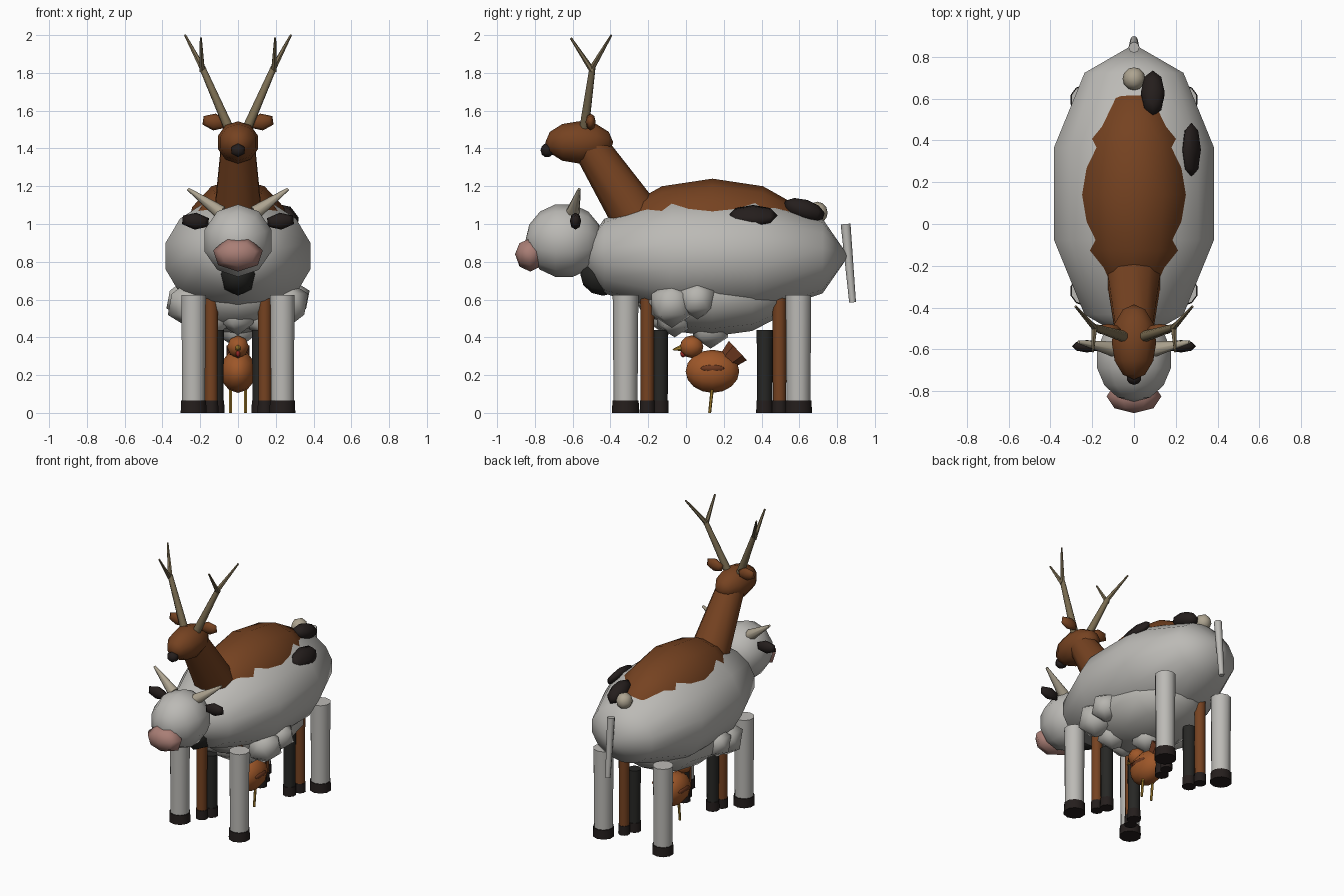
import bpy
from math import pi
from mathutils import Vector

if "Cube" in bpy.data.objects:
    bpy.data.objects.remove(bpy.data.objects["Cube"])


def mat(name, r, g, b):
    m = bpy.data.materials.new(name)
    m.diffuse_color = (r, g, b, 1)
    m.use_nodes = True
    m.node_tree.nodes["Principled BSDF"].inputs["Base Color"].default_value = m.diffuse_color
    return m


WHITE = mat("white_hide", .50, .49, .465)
WOOL = mat("wool", .47, .46, .43)
BROWN = mat("brown_fur", .18, .055, .015)
DARK = mat("dark", .018, .013, .012)
BLACK = mat("black_leg", .02, .02, .018)
PINK = mat("pink", .40, .21, .18)
BONE = mat("bone", .42, .37, .28)
ANTLER = mat("antler", .20, .155, .085)
ORANGE = mat("feather", .34, .095, .022)
RUST = mat("tail_feather", .15, .04, .014)
YELLOW = mat("yellow", .42, .24, .03)
RED = mat("red", .33, .02, .015)


def finish(name, m, smooth=True):
    ob = bpy.context.object
    ob.name = name
    ob.data.materials.append(m)
    for p in ob.data.polygons:
        p.use_smooth = smooth
    return ob


# Ellipsoid with its poles along y (or z when upright)
def ball(name, loc, rad, m, seg=10, rings=6, rot=(0, 0, 0), upright=False, smooth=True):
    bpy.ops.mesh.primitive_uv_sphere_add(segments=seg, ring_count=rings, radius=1)
    ob = finish(name, m, smooth)
    for v in ob.data.vertices:
        x, y, z = v.co
        if not upright:
            x, y, z = x, z, -y
        v.co = (x * rad[0], y * rad[1], z * rad[2])
    ob.location = loc
    ob.rotation_euler = rot
    return ob


# Tapered rod between two points
def rod(name, a, b, r1, r2, m, sides=8):
    a, b = Vector(a), Vector(b)
    d = b - a
    bpy.ops.mesh.primitive_cone_add(vertices=sides, radius1=r1, radius2=r2,
                                    depth=d.length, location=(a + b) / 2)
    ob = finish(name, m)
    ob.rotation_euler = d.to_track_quat('Z', 'Y').to_euler()
    bpy.ops.object.shade_smooth_by_angle(angle=pi / 3.5)
    return ob


def legs(name, x, ys, top, r, m, hoof):
    for y in ys:
        for s in (-1, 1):
            rod(name + "_leg", (s * x, y, .05), (s * x, y, top), r * .93, r, m, 10)
            rod(name + "_hoof", (s * x, y, 0), (s * x, y, .065), r * 1.06, r * 1.02, hoof, 10)


def lump(name, loc, r):
    bpy.ops.mesh.primitive_ico_sphere_add(subdivisions=1, radius=r, location=loc)
    finish(name, WOOL)


# Cow
ball("cow_body", (0, .145, .83), (.413, .715, .335), WHITE, 14, 5)
ball("cow_head", (0, -.645, .912), (.19, .205, .197), WHITE, 10, 7)
ball("cow_muzzle", (0, -.825, .84), (.135, .08, .092), PINK, 7, 4)
for s in (-1, 1):
    rod("cow_horn", (s * .09, -.60, 1.06), (s * .265, -.565, 1.185), .038, .008, BONE)
    ball("cow_ear", (s * .225, -.585, 1.015), (.08, .03, .045), DARK, 6, 4, (0, s * -.1, 0))
legs("cow", .235, (-.32, .595), .625, .068, WHITE, DARK)
rod("cow_tail", (0, .845, 1.0), (0, .882, .585), .026, .018, WHITE)
ball("cow_spot_top", (.09, .625, 1.075), (.06, .115, .055), DARK, 8, 5, (-.3, 0, 0), True)
ball("cow_spot_side", (.275, .355, 1.045), (.035, .13, .07), DARK, 6, 4, (0, -.65, 0))

# Deer
ball("deer_body", (0, .14, .94), (.28, .535, .30), BROWN, 12, 6)
rod("deer_neck", (0, -.22, .97), (0, -.50, 1.40), .14, .095, BROWN, 10)
ball("deer_head", (0, -.565, 1.432), (.112, .18, .112), BROWN, 10, 6)
ball("deer_nose", (0, -.735, 1.39), (.042, .035, .038), DARK, 6, 5)
ball("deer_tail", (0, .695, 1.06), (.055, .055, .058), BONE, 8, 6)
for s in (-1, 1):
    ball("deer_ear", (s * .125, -.505, 1.54), (.07, .027, .045), BROWN, 6, 4, (0, s * -.15, 0))
    fork = (s * .19, -.495, 1.83)
    rod("antler_beam", (s * .045, -.54, 1.50), fork, .027, .017, ANTLER)
    rod("antler_back_tine", fork, (s * .28, -.395, 2.0), .016, .006, ANTLER, 6)
    rod("antler_front_tine", (s * .19, -.495, 1.81), (s * .197, -.61, 1.985), .016, .006, ANTLER, 6)
legs("deer", .142, (-.205, .495), .8, .038, BROWN, DARK)

# Sheep: belly with lumps of wool
ball("sheep_body", (0, .14, .62), (.33, .42, .215), WOOL, 10, 6)
for s in (-1, 1):
    lump("wool_lump", (s * .26, -.075, .575), .125)
    lump("wool_lump", (s * .285, .06, .60), .105)
    lump("wool_lump", (s * .13, -.06, .51), .11)
for y, z, r in [(-.10, .52, .11), (.13, .45, .11), (.33, .53, .09)]:
    lump("belly_lump", (0, y, z), r)
ball("sheep_head", (0, -.44, .735), (.10, .12, .115), BLACK, 8, 6)
legs("sheep", .115, (-.137, .417), .44, .043, BLACK, DARK)

# Hen
ball("hen_body", (0, .14, .22), (.095, .142, .114), ORANGE, 12, 8)
ball("hen_head", (0, .03, .35), (.058, .062, .06), ORANGE, 8, 6)
rod("hen_beak", (0, -.015, .345), (0, -.07, .335), .02, .003, YELLOW, 6)
ball("hen_wattle", (0, -.015, .315), (.013, .016, .022), RED, 6, 4)
rod("hen_tail", (0, .2, .26), (0, .275, .33), .045, .07, RUST, 6)
for s in (-1, 1):
    ball("hen_wing", (s * .079, .14, .235), (.018, .065, .022), RUST, 8, 5)
    rod("hen_leg", (s * .04, .125, 0), (s * .04, .14, .14), .008, .009, YELLOW, 6)
